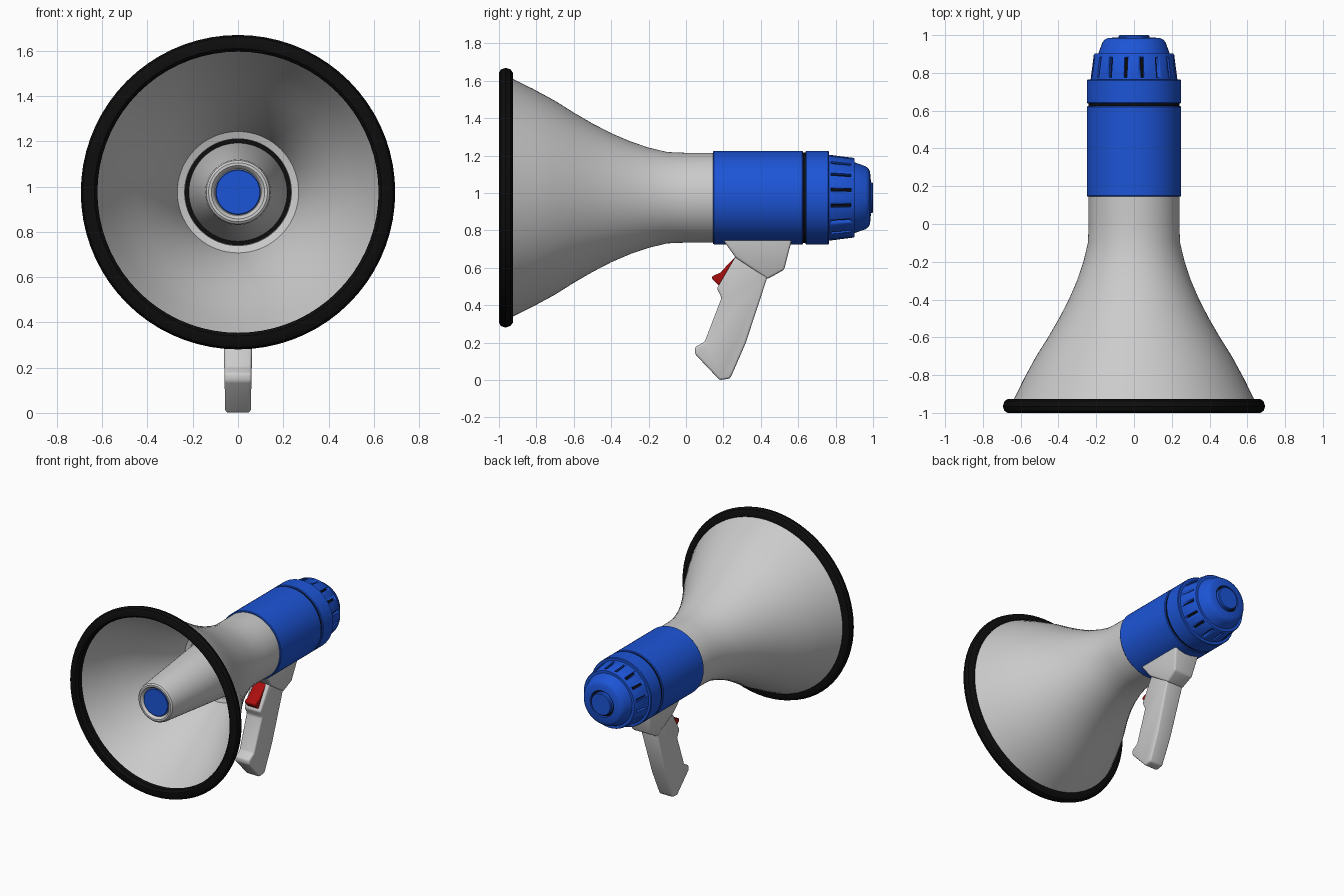
import bpy, bmesh
from math import cos, sin, pi, radians
from mathutils import Matrix

if "Cube" in bpy.data.objects:
    bpy.data.objects.remove(bpy.data.objects["Cube"])

AXIS_Z = 0.975


def material(name, color):
    m = bpy.data.materials.new(name)
    m.diffuse_color = color
    m.use_nodes = True
    m.node_tree.nodes["Principled BSDF"].inputs["Base Color"].default_value = m.diffuse_color
    return m


BLUE = material("blue", (0.012, 0.09, 0.68, 1))
BLACK = material("black", (0.004, 0.004, 0.004, 1))
RED = material("red", (0.4, 0.004, 0.004, 1))


def finish(name, bm, mat=None, bevel=0, angle=35):
    bmesh.ops.recalc_face_normals(bm, faces=bm.faces)
    me = bpy.data.meshes.new(name)
    bm.to_mesh(me)
    bm.free()
    ob = bpy.data.objects.new(name, me)
    bpy.context.collection.objects.link(ob)
    if mat:
        me.materials.append(mat)
    bpy.ops.object.select_all(action='DESELECT')
    ob.select_set(True)
    bpy.context.view_layer.objects.active = ob
    if bevel:
        b = ob.modifiers.new("bevel", 'BEVEL')
        b.width, b.segments, b.limit_method = bevel, 3, 'ANGLE'
        bpy.ops.object.modifier_apply(modifier=b.name)
    bpy.ops.object.shade_smooth_by_angle(angle=radians(angle))
    return ob


def lathe(name, profile, mat=None, closed=False, n=72):
    """Revolve (radius, y) points around the horn axis."""
    bm = bmesh.new()
    rings = [[bm.verts.new((r * cos(2 * pi * i / n), y, AXIS_Z + r * sin(2 * pi * i / n)))
              for i in range(n)] for r, y in profile]
    pairs = list(zip(rings, rings[1:]))
    if closed:
        pairs.append((rings[-1], rings[0]))
    for a, b in pairs:
        for i in range(n):
            j = (i + 1) % n
            bm.faces.new((a[i], a[j], b[j], b[i]))
    bmesh.ops.remove_doubles(bm, verts=bm.verts, dist=1e-5)
    return finish(name, bm, mat)


def prism(name, outline, width, mat=None, bevel=0.012):
    """Side outline (y, z) extruded across x; half width depends on z."""
    bm = bmesh.new()
    left, right = [[bm.verts.new((s * width(z), y, z)) for y, z in outline] for s in (-1, 1)]
    bm.faces.new(left)
    bm.faces.new(right[::-1])
    for i in range(len(outline)):
        j = (i + 1) % len(outline)
        bm.faces.new((left[i], right[i], right[j], left[j]))
    return finish(name, bm, mat, bevel)


# Flared horn, outer wall then inner wall with a small ledge at the throat
outer = [(0.24, 0.17), (0.24, 0.0), (0.244, -0.1), (0.268, -0.2), (0.302, -0.3), (0.345, -0.4),
         (0.397, -0.5), (0.455, -0.6), (0.518, -0.7), (0.583, -0.82), (0.642, -0.94)]
inner = [(r - 0.016, y) for r, y in outer[:3:-1]]
horn = lathe("horn", outer + inner + [(0.268, -0.245), (0.236, -0.235), (0.228, -0.1), (0.228, 0.17)],
             closed=True)

# Rubber rim around the mouth
rim = [(0.656 + sx * 0.035 + 0.0, y) for sx, y in
       [(-1, -0.945), (-1, -0.985), (-0.6, -1.0), (0.35, -1.0), (0.85, -0.99), (1.1, -0.965),
        (0.85, -0.938), (0.35, -0.926), (-0.5, -0.926)]]
lathe("mouth_rim", rim, BLACK, closed=True)

# Inner tone cone with rounded lip, dark throat ring and blue end disc
lathe("inner_cone", [(0, -0.16), (0.217, -0.16), (0.217, -0.2), (0.145, -0.95), (0.14, -0.968),
                     (0.13, -0.976), (0.118, -0.976), (0.108, -0.968), (0.103, -0.955), (0, -0.955)])
lathe("throat_ring", [(0.21, -0.2), (0.234, -0.2), (0.234, -0.17), (0.21, -0.17)], BLACK, closed=True)
lathe("cone_disc", [(0, -0.95), (0.1, -0.95), (0.1, -0.963), (0.096, -0.966), (0, -0.966)], BLUE)

# Blue housing, dark seam and rear collar
lathe("housing", [(0.236, 0.145), (0.246, 0.145), (0.25, 0.15), (0.25, 0.62), (0.246, 0.625), (0, 0.625)], BLUE)
lathe("seam", [(0.2, 0.62), (0.241, 0.62), (0.241, 0.645), (0.2, 0.645)], BLACK, closed=True)
lathe("collar", [(0, 0.639), (0.246, 0.639), (0.25, 0.644), (0.25, 0.76), (0.246, 0.765), (0, 0.765)], BLUE)

# Rear cap with a ring of cut slots
cap = lathe("rear_cap", [(0, 0.755), (0.229, 0.755), (0.229, 0.77), (0.213, 0.895), (0.208, 0.902),
                         (0.189, 0.902), (0.168, 0.96), (0.157, 0.975), (0.14, 0.984), (0.096, 0.988),
                         (0.096, 0.965), (0, 0.965)], BLUE)
SLOTS = 16
bm = bmesh.new()
for i in range(SLOTS):
    spin = Matrix.Rotation((i + 0.5) * 2 * pi / SLOTS, 4, 'Y')
    bmesh.ops.create_cube(bm, size=1, matrix=Matrix.Translation((0, 0, AXIS_Z)) @ spin
                          @ Matrix.Translation((0.22, 0.829, 0)) @ Matrix.Diagonal((0.06, 0.105, 0.016, 1)))
cutter = finish("slot_cutter", bm)
cutter.hide_render = True
boolean = cap.modifiers.new("slots", 'BOOLEAN')
boolean.operation, boolean.object, boolean.solver = 'DIFFERENCE', cutter, 'EXACT'
bpy.context.view_layer.objects.active = cap
bpy.ops.object.modifier_apply(modifier=boolean.name)
bpy.data.objects.remove(cutter)
lathe("slot_floor", [(0.209, 0.77), (0.196, 0.888), (0.185, 0.888), (0.185, 0.77)], BLACK, closed=True)

# Rear button in its dark groove
lathe("button_groove", [(0.07, 0.966), (0.095, 0.966), (0.095, 0.97), (0.07, 0.97)], BLACK, closed=True)
lathe("rear_button", [(0, 0.965), (0.082, 0.965), (0.082, 0.994), (0.077, 1.0), (0, 1.0)], BLUE)

# Pistol grip, mounting bracket and trigger
prism("grip", [(0.27, 0.67), (0.165, 0.49), (0.19, 0.44), (0.1, 0.205), (0.047, 0.175), (0.047, 0.14),
               (0.18, 0.0), (0.235, 0.008), (0.255, 0.05), (0.32, 0.2), (0.435, 0.55), (0.42, 0.67)],
      lambda z: 0.056 + 0.024 * z)
prism("bracket", [(0.19, 0.76), (0.265, 0.655), (0.435, 0.54), (0.525, 0.59), (0.568, 0.76)],
      lambda z: 0.07 + 0.15 * (z - 0.54))
prism("trigger", [(0.27, 0.665), (0.225, 0.62), (0.185, 0.575), (0.14, 0.555), (0.14, 0.54), (0.178, 0.503),
                  (0.23, 0.54), (0.29, 0.64)], lambda z: 0.045, RED, 0.006)
